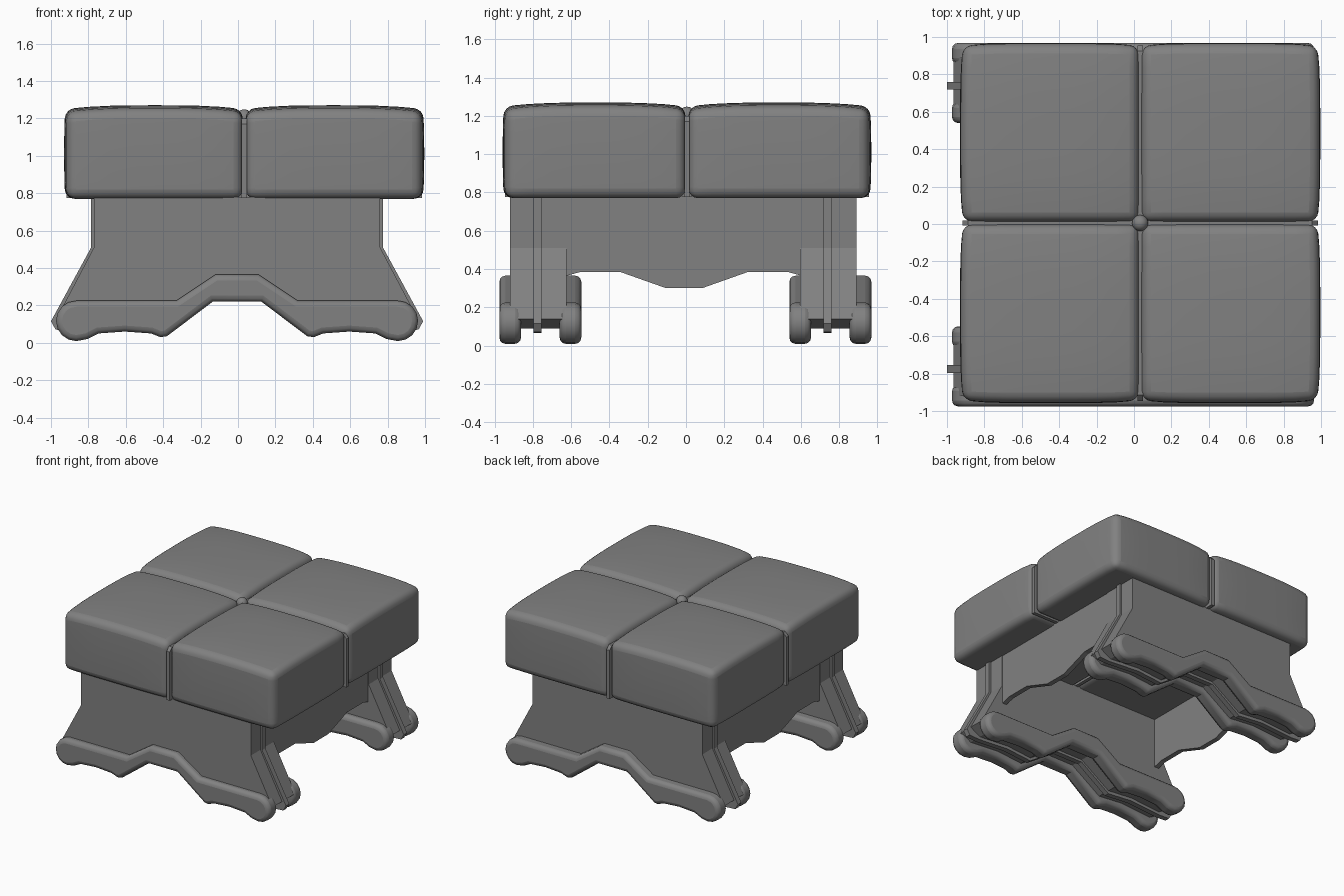
import bpy
import bmesh
from math import sin, cos, pi

cube = bpy.data.objects.get("Cube")
if cube:
    bpy.data.objects.remove(cube, do_unlink=True)

grey = bpy.data.materials.new("mid_grey")
grey.use_nodes = True
GREY = (0.22, 0.22, 0.22, 1)
grey.diffuse_color = GREY
grey.node_tree.nodes["Principled BSDF"].inputs["Base Color"].default_value = GREY


def finish(name, bm, bevel=0, segments=3, smooth=True):
    """Turn a bmesh into a named object, with optional rounded edges."""
    bmesh.ops.recalc_face_normals(bm, faces=bm.faces)
    mesh = bpy.data.meshes.new(name)
    bm.to_mesh(mesh)
    bm.free()
    mesh.materials.append(grey)
    obj = bpy.data.objects.new(name, mesh)
    bpy.context.collection.objects.link(obj)
    if bevel:
        mod = obj.modifiers.new("rounding", "BEVEL")
        mod.width = bevel
        mod.segments = segments
        mod.limit_method = "ANGLE"
        mod.angle_limit = 0.8
    if smooth:
        bpy.ops.object.select_all(action="DESELECT")
        obj.select_set(True)
        bpy.context.view_layer.objects.active = obj
        bpy.ops.object.shade_smooth_by_angle(angle=0.6)
    return obj


def slab(name, outline, axis, start, end, **options):
    """Extrude an outline of (across, z) points along the x or y axis."""
    bm = bmesh.new()
    place = (lambda a, z: (start, a, z)) if axis == "x" else (lambda a, z: (a, start, z))
    face = bm.faces.new([bm.verts.new(place(a, z)) for a, z in outline])
    moved = bmesh.ops.extrude_face_region(bm, geom=[face])["geom"]
    step = (end - start, 0, 0) if axis == "x" else (0, end - start, 0)
    bmesh.ops.translate(bm, vec=step, verts=[g for g in moved if isinstance(g, bmesh.types.BMVert)])
    return finish(name, bm, **options)


def mirrored(half, centre=0):
    """Close a right-hand half outline with its mirror image."""
    return ([(centre + a, z) for a, z in half]
            + [(centre - a, z) for a, z in reversed(half)])


# Seat cushions: four domed, slightly bulging quarters
SEAM_X, SEAM_Y = 0.033, 0.005
WIDTH, DEPTH, BOTTOM, HEIGHT = 0.94, 0.94, 0.77, 0.5


def cushion(name, sx, sy):
    bm = bmesh.new()
    bmesh.ops.create_cube(bm, size=2)
    bmesh.ops.subdivide_edges(bm, edges=bm.edges, cuts=7, use_grid_fill=True)
    for v in bm.verts:
        u, w, t = v.co
        x = 0.008 + WIDTH * (u + 1) / 2
        y = 0.008 + DEPTH * (w + 1) / 2
        if u > 0.99:
            x += 0.015 * (1 - w ** 4) * (1 - 0.4 * t * t)
        if w > 0.99:
            y += 0.015 * (1 - u ** 4) * (1 - 0.4 * t * t)
        dome = 0.02 * (abs(u) ** 3 + abs(w) ** 3)
        z = BOTTOM + (HEIGHT - dome) * (t + 1) / 2
        v.co = (SEAM_X + sx * x, SEAM_Y + sy * y, z)
    finish(name, bm, bevel=0.05, segments=4)


for sx, side in ((-1, "right"), (1, "left")):
    for sy, end in ((-1, "front"), (1, "back")):
        cushion(f"{end}_{side}_cushion", sx, sy)

# Piping that fills the two seams, and the centre button
pipe = mirrored([(0.95, 0.775), (0.95, 1.17), (0.92, 1.2)])
slab("long_seam", [(a + SEAM_Y, z) for a, z in pipe], "x",
     SEAM_X - 0.014, SEAM_X + 0.014, smooth=False)
slab("cross_seam", [(a + SEAM_X, z) for a, z in pipe], "y",
     SEAM_Y - 0.014, SEAM_Y + 0.014, smooth=False)
bm = bmesh.new()
bmesh.ops.create_uvsphere(bm, u_segments=20, v_segments=12, radius=0.043)
bmesh.ops.translate(bm, vec=(SEAM_X, SEAM_Y, 1.205), verts=bm.verts)
finish("button", bm)

# Outlines of the trestle legs: board, raised centre rib and foot rail
board = mirrored([(0.12, 0.26), (0.38, 0.09), (0.6, 0.11), (0.87, 0.09),
                  (0.96, 0.14), (0.765, 0.51), (0.765, 0.78)], -0.005)
rib = mirrored([(0.12, 0.24), (0.38, 0.065), (0.6, 0.085), (0.88, 0.065),
                (0.97, 0.07), (0.995, 0.115), (0.78, 0.51), (0.78, 0.78)], -0.005)
toe = [(0.86 + 0.108 * cos(a), 0.117 + 0.108 * sin(a))
       for a in [pi * (i / 8 - 0.5) for i in range(9)]]
rail = mirrored([(0.13, 0.22), (0.375, 0.035), (0.41, 0.03), (0.46, 0.05),
                 (0.6, 0.06), (0.74, 0.05), (0.8, 0.02)] + toe
                + [(0.325, 0.225), (0.115, 0.365)], -0.005)

for end, shift in (("front", 0), ("back", 1.515)):
    slab(f"{end}_leg_board", board, "y", shift - 0.92, shift - 0.625, smooth=False)
    slab(f"{end}_leg_rib", rib, "y", shift - 0.797, shift - 0.755, smooth=False)
    for part, y in (("first", -0.975), ("second", -0.66)):
        slab(f"{end}_{part}_foot_rail", rail, "y", shift + y, shift + y + 0.113, bevel=0.032)

# Side aprons between the two legs
apron = mirrored([(0.095, 0.3), (0.335, 0.385), (0.54, 0.385),
                  (0.63, 0.36), (0.63, 0.78)], -0.01)
for side, x in (("right", -0.765), ("left", 0.715)):
    slab(f"{side}_apron", apron, "x", x, x + 0.04, smooth=False)
